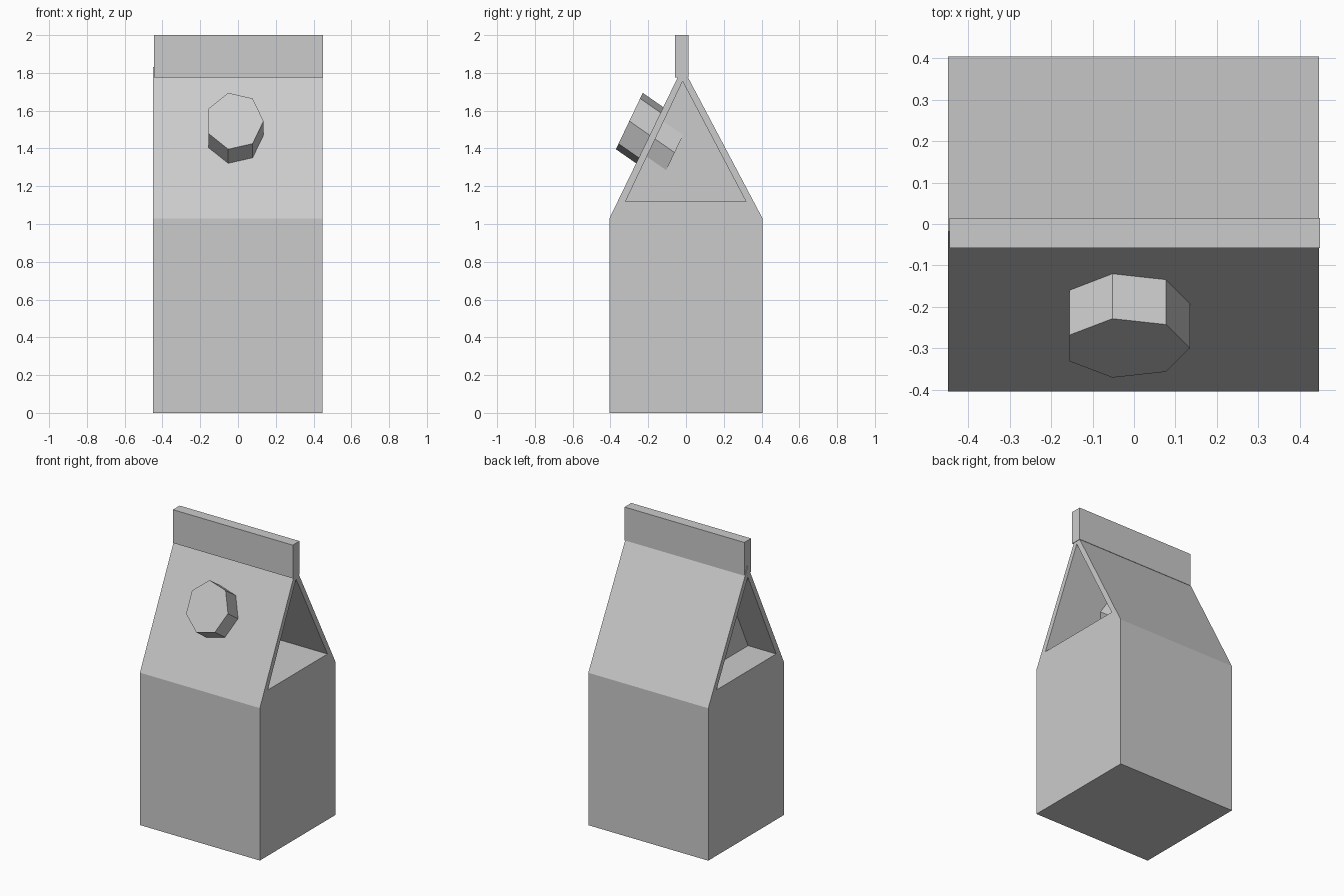
import bpy, bmesh
from math import cos, sin, tau
from mathutils import Vector

if "Cube" in bpy.data.objects:
    bpy.data.objects.remove(bpy.data.objects["Cube"])


def extrude_loop(name, points, offset):
    """Solid made by sweeping a closed loop of 3D points along an offset."""
    bm = bmesh.new()
    face = bm.faces.new([bm.verts.new(p) for p in points])
    result = bmesh.ops.extrude_face_region(bm, geom=[face], use_keep_orig=True)
    moved = [g for g in result["geom"] if isinstance(g, bmesh.types.BMVert)]
    bmesh.ops.translate(bm, verts=moved, vec=Vector(offset))
    bmesh.ops.recalc_face_normals(bm, faces=bm.faces)
    mesh = bpy.data.meshes.new(name)
    bm.to_mesh(mesh)
    bm.free()
    obj = bpy.data.objects.new(name, mesh)
    bpy.context.collection.objects.link(obj)
    return obj


def prism_x(name, profile, x0, x1):
    """Sweep a (y, z) profile between two x positions."""
    return extrude_loop(name, [(x0, y, z) for y, z in profile], (x1 - x0, 0, 0))


# Carton body with gabled roof
body = prism_x("carton_body",
               [(-0.405, 0), (0.405, 0), (0.405, 1.03), (-0.018, 1.83), (-0.405, 1.03)],
               -0.45, 0.447)

# Triangular recesses under the gable, deeper on the right side
gable = [(-0.32, 1.12), (0.317, 1.12), (-0.018, 1.755)]
for name, x0, x1 in (("left_recess", -0.6, -0.24), ("right_recess", 0.09, 0.6)):
    cutter = prism_x(name + "_cutter", gable, x0, x1)
    cutter.hide_render = True
    cutter.hide_set(True)
    mod = body.modifiers.new(name, "BOOLEAN")
    mod.operation = "DIFFERENCE"
    mod.solver = "EXACT"
    mod.object = cutter

# Apply the cuts and drop the cutters
depsgraph = bpy.context.evaluated_depsgraph_get()
cut_mesh = bpy.data.meshes.new_from_object(body.evaluated_get(depsgraph))
body.modifiers.clear()
body.data = cut_mesh
for obj in list(bpy.data.objects):
    if obj.name.endswith("_cutter"):
        bpy.data.objects.remove(obj)

# Sealed fin along the top
prism_x("top_fin", [(-0.058, 1.775), (0.014, 1.775), (0.014, 2.0), (-0.058, 2.0)],
        -0.446, 0.45)

# Seven-sided screw cap set into the front roof slope
centre = Vector((-0.018, -0.30, 1.545))
across, up = Vector((0.153, 0, 0)), Vector((0, 0.073, 0.153))
ring = [centre + across * cos(tau * i / 7) + up * sin(tau * i / 7) for i in range(7)]
extrude_loop("screw_cap", ring, (0, 0.24, -0.167))
